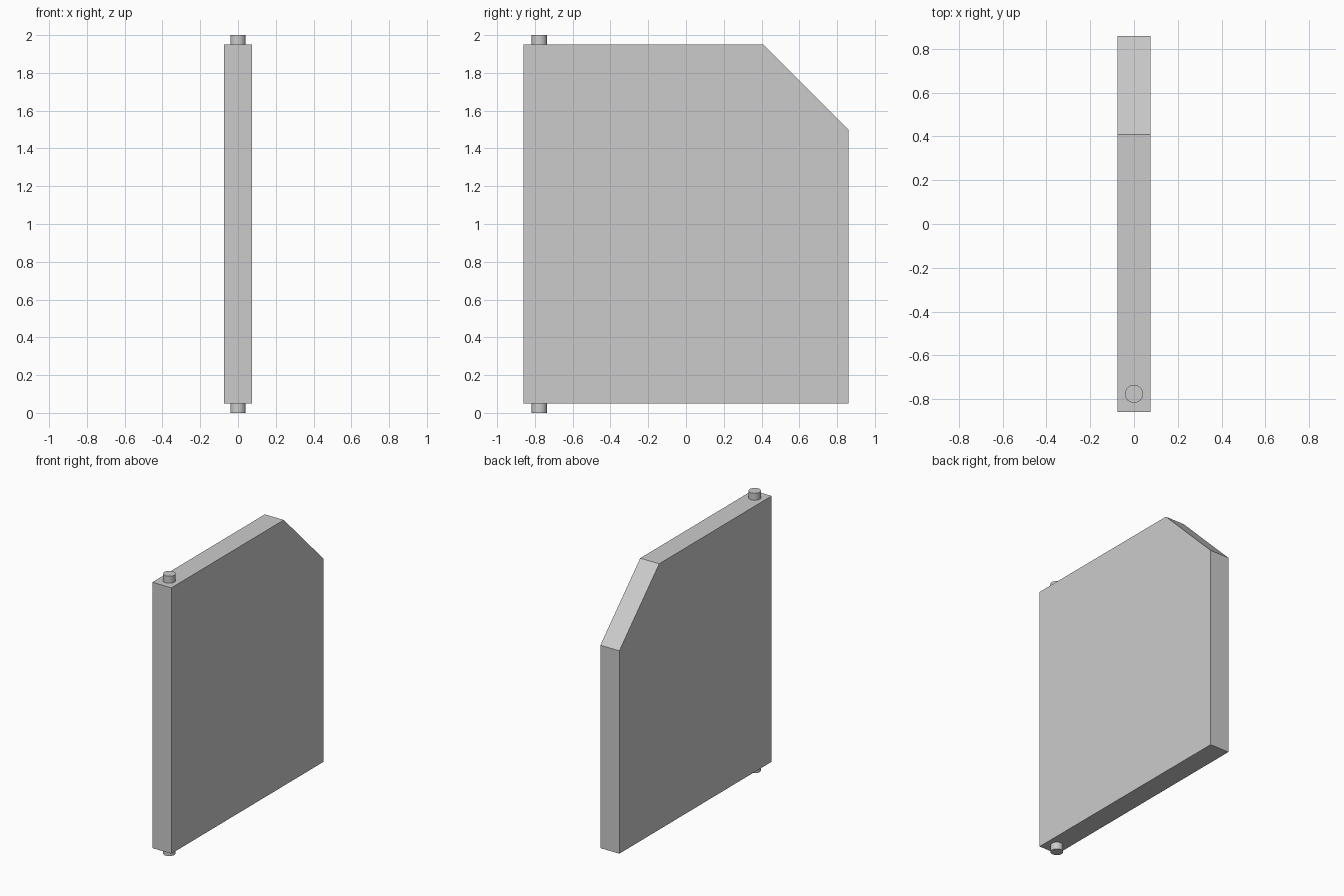
import bpy, bmesh

if "Cube" in bpy.data.objects:
    bpy.data.objects.remove(bpy.data.objects["Cube"])

HALF_T = 0.075           # half panel thickness
Y = 0.86                 # half panel width
Z0, Z1 = 0.05, 1.95      # panel bottom and top
CUT = 0.45               # clipped corner size


def panel(name, profile, half):
    """Extrude a (y, z) outline along x."""
    bm = bmesh.new()
    face = bm.faces.new([bm.verts.new((-half, y, z)) for y, z in profile])
    ext = bmesh.ops.extrude_face_region(bm, geom=[face])
    moved = [v for v in ext["geom"] if isinstance(v, bmesh.types.BMVert)]
    bmesh.ops.translate(bm, verts=moved, vec=(2 * half, 0, 0))
    bmesh.ops.recalc_face_normals(bm, faces=bm.faces[:])
    mesh = bpy.data.meshes.new(name)
    bm.to_mesh(mesh)
    bm.free()
    obj = bpy.data.objects.new(name, mesh)
    bpy.context.collection.objects.link(obj)
    return obj


# Door slab with one clipped upper corner
panel("door_panel", [(-Y, Z0), (Y, Z0), (Y, Z1 - CUT), (Y - CUT, Z1), (-Y, Z1)], HALF_T)

# Pivot pins below and above the hinge edge
for name, z in (("lower_pivot_pin", Z0 / 2), ("upper_pivot_pin", (Z1 + 2) / 2)):
    bpy.ops.mesh.primitive_cylinder_add(vertices=32, radius=0.041, depth=0.05,
                                        location=(0, -0.776, z))
    bpy.context.object.name = name
    bpy.ops.object.shade_smooth_by_angle()
